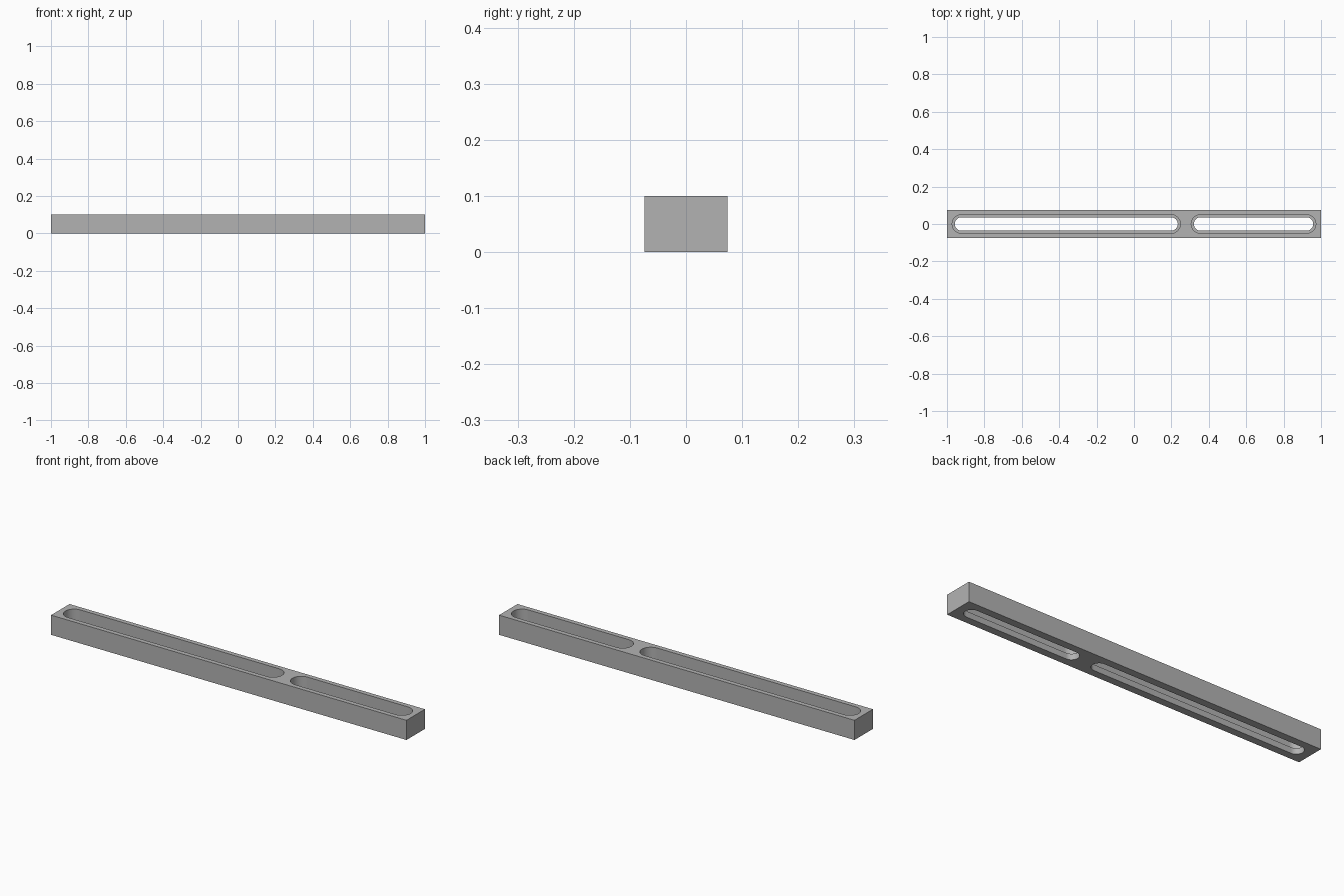
import bpy, bmesh, math

if "Cube" in bpy.data.objects:
    bpy.data.objects.remove(bpy.data.objects["Cube"], do_unlink=True)

WIDTH, HEIGHT, LEDGE = 0.148, 0.1, 0.03
WIDE, NARROW = 0.05, 0.036          # slot radii above and below the ledge
SLOTS = [(-0.972, 0.248), (0.306, 0.972)]

grey = bpy.data.materials.new("plain_grey")
grey.use_nodes = True
colour = (0.45, 0.45, 0.45, 1)
grey.diffuse_color = colour
grey.node_tree.nodes["Principled BSDF"].inputs["Base Color"].default_value = colour


def add_object(name, bm):
    bmesh.ops.recalc_face_normals(bm, faces=bm.faces)
    mesh = bpy.data.meshes.new(name)
    bm.to_mesh(mesh)
    bm.free()
    mesh.materials.append(grey)
    obj = bpy.data.objects.new(name, mesh)
    bpy.context.collection.objects.link(obj)
    return obj


def slot_cutter(name, x0, x1, r, z0, z1, steps=24):
    """Prism with rounded ends between x0 and x1."""
    bm = bmesh.new()
    outline = []
    for cx, start in ((x1 - r, -math.pi / 2), (x0 + r, math.pi / 2)):
        for i in range(steps + 1):
            a = start + math.pi * i / steps
            outline.append(bm.verts.new((cx + r * math.cos(a), r * math.sin(a), z0)))
    face = bm.faces.new(outline)
    top = bmesh.ops.extrude_face_region(bm, geom=[face])["geom"]
    bmesh.ops.translate(bm, vec=(0, 0, z1 - z0),
                        verts=[v for v in top if isinstance(v, bmesh.types.BMVert)])
    obj = add_object(name, bm)
    obj.hide_render = True
    return obj


# Solid bar
bm = bmesh.new()
bmesh.ops.create_cube(bm, size=1)
bmesh.ops.scale(bm, vec=(2, WIDTH, HEIGHT), verts=bm.verts)
bmesh.ops.translate(bm, vec=(0, 0, HEIGHT / 2), verts=bm.verts)
bar = add_object("slotted_bar", bm)

# Stepped slots: wide from the top, narrow right through
cutters = []
for n, (x0, x1) in enumerate(SLOTS):
    inset = WIDE - NARROW
    cutters.append(slot_cutter(f"wide_slot_cutter_{n}", x0, x1, WIDE, LEDGE, HEIGHT + 0.05))
    cutters.append(slot_cutter(f"narrow_slot_cutter_{n}", x0 + inset, x1 - inset,
                               NARROW, -0.05, HEIGHT + 0.02))

bpy.context.view_layer.objects.active = bar
bar.select_set(True)
for cutter in cutters:
    mod = bar.modifiers.new("slot", 'BOOLEAN')
    mod.operation = 'DIFFERENCE'
    mod.solver = 'EXACT'
    mod.object = cutter
    bpy.ops.object.modifier_apply(modifier=mod.name)
for cutter in cutters:
    bpy.data.objects.remove(cutter, do_unlink=True)

# Smooth slot ends, crisp edges
bpy.ops.object.select_all(action='DESELECT')
bar.select_set(True)
bpy.ops.object.shade_smooth_by_angle(angle=math.radians(30))
